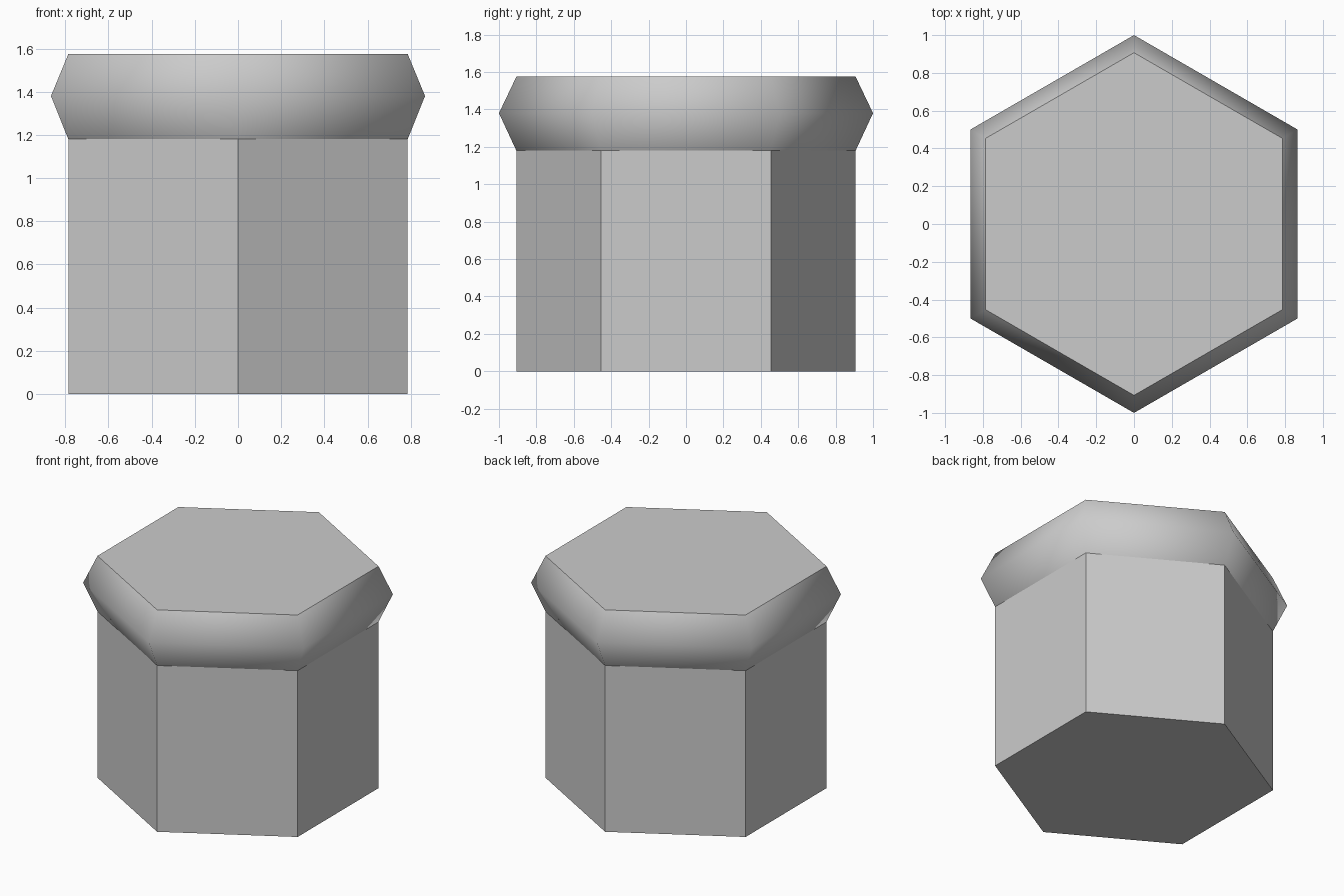
import bpy
import bmesh
import math

default_cube = bpy.data.objects.get("Cube")
if default_cube:
    bpy.data.objects.remove(default_cube, do_unlink=True)

SIDES = 6
BODY_RADIUS = 0.907
RIM_RADIUS = 1.0
RIM_BOTTOM, RIM_MIDDLE, RIM_TOP = 1.18, 1.38, 1.575


def make_material(name, colour):
    mat = bpy.data.materials.new(name)
    mat.use_nodes = True
    mat.diffuse_color = colour
    mat.node_tree.nodes["Principled BSDF"].inputs["Base Color"].default_value = colour
    return mat


def hex_stack(name, profile, mat, cap_bottom=False, cap_top=False):
    """Loft hexagons along a (radius, height) profile, corners facing front and back."""
    bm = bmesh.new()
    rings = []
    for radius, z in profile:
        angles = [math.pi / 2 + math.tau * i / SIDES for i in range(SIDES)]
        rings.append([bm.verts.new((radius * math.cos(a), radius * math.sin(a), z)) for a in angles])
    for low, high in zip(rings, rings[1:]):
        for i in range(SIDES):
            j = (i + 1) % SIDES
            bm.faces.new((low[i], low[j], high[j], high[i]))
    if cap_bottom:
        bm.faces.new(rings[0][::-1])
    if cap_top:
        bm.faces.new(rings[-1])
    mesh = bpy.data.meshes.new(name)
    bm.to_mesh(mesh)
    bm.free()
    mesh.materials.append(mat)
    obj = bpy.data.objects.new(name, mesh)
    bpy.context.collection.objects.link(obj)
    return obj


grey = make_material("light grey", (0.6, 0.6, 0.6, 1.0))

# Flat-sided column
hex_stack("column", [(BODY_RADIUS, 0), (BODY_RADIUS, RIM_BOTTOM)], grey, cap_bottom=True)

# Bulging rim with a flat lid
rim = hex_stack(
    "rim",
    [(BODY_RADIUS, RIM_BOTTOM), (RIM_RADIUS, RIM_MIDDLE), (BODY_RADIUS, RIM_TOP)],
    grey, cap_top=True)

# Smooth around the rim, crisp at the lid edge
bpy.ops.object.select_all(action="DESELECT")
rim.select_set(True)
bpy.context.view_layer.objects.active = rim
bpy.ops.object.shade_smooth_by_angle(angle=math.radians(62))
